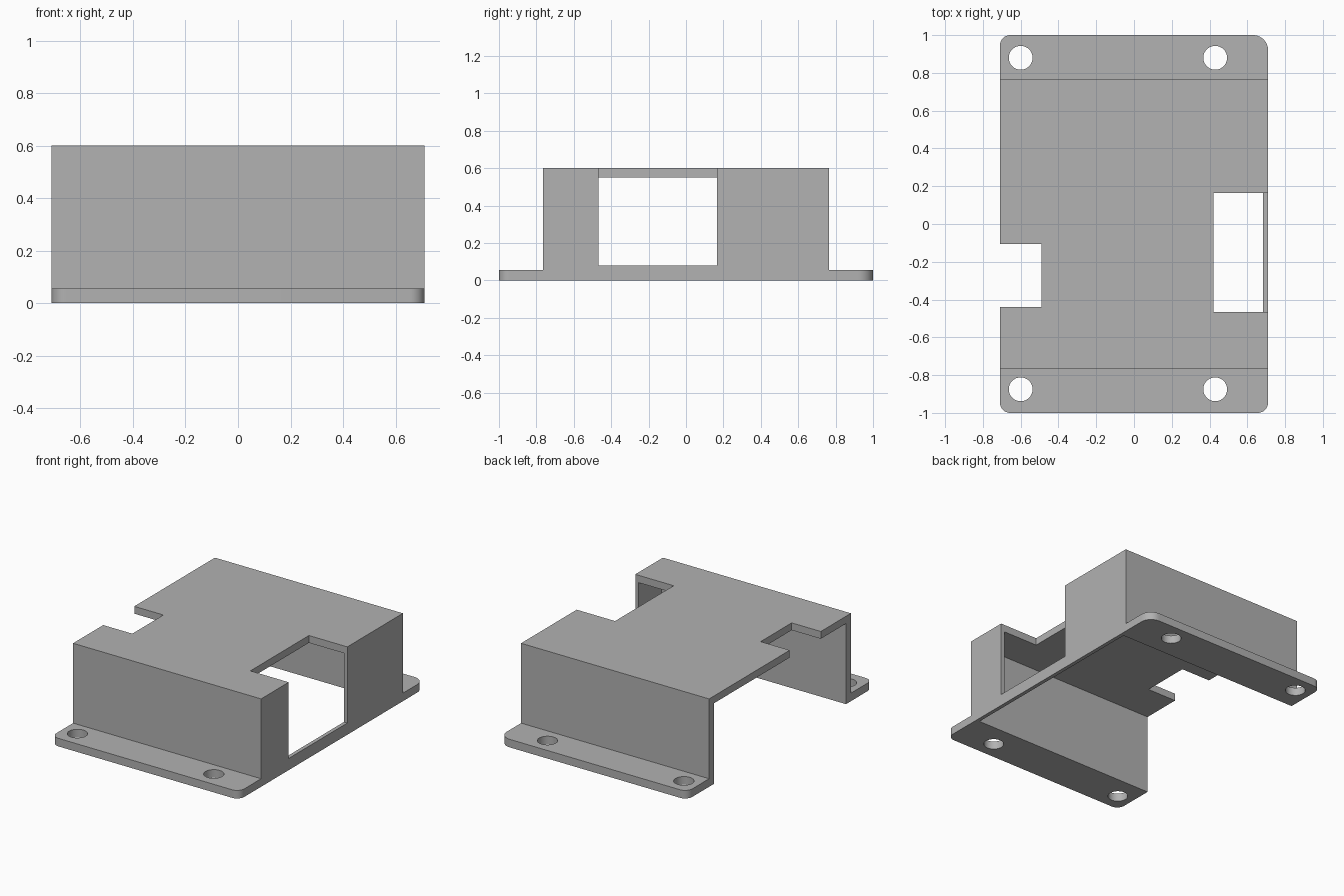
import bpy, bmesh, math

old = bpy.data.objects.get("Cube")
if old:
    bpy.data.objects.remove(old, do_unlink=True)

HALF_X, HALF_Y = 0.71, 1.0
FLANGE = 0.055

grey = bpy.data.materials.new("plain grey")
grey.use_nodes = True
grey.diffuse_color = (0.445, 0.445, 0.445, 1)
grey.node_tree.nodes["Principled BSDF"].inputs["Base Color"].default_value = (0.445, 0.445, 0.445, 1)


def prism(name, outline, z0, z1):
    """Extrude a flat outline from z0 up to z1."""
    bm = bmesh.new()
    face = bm.faces.new([bm.verts.new((x, y, z0)) for x, y in outline])
    top = bmesh.ops.extrude_face_region(bm, geom=[face])["geom"]
    verts = [v for v in top if isinstance(v, bmesh.types.BMVert)]
    bmesh.ops.translate(bm, verts=verts, vec=(0, 0, z1 - z0))
    bmesh.ops.recalc_face_normals(bm, faces=bm.faces)
    mesh = bpy.data.meshes.new(name)
    bm.to_mesh(mesh)
    bm.free()
    mesh.materials.append(grey)
    obj = bpy.data.objects.new(name, mesh)
    bpy.context.collection.objects.link(obj)
    return obj


def box(name, x0, x1, y0, y1, z0, z1):
    return prism(name, [(x0, y0), (x1, y0), (x1, y1), (x0, y1)], z0, z1)


def arc(cx, cy, r, start, sweep, steps):
    angles = [math.radians(start + sweep * i / steps) for i in range(steps + 1)]
    return [(cx + r * math.cos(a), cy + r * math.sin(a)) for a in angles]


def combine(target, tool, operation):
    mod = target.modifiers.new(tool.name, "BOOLEAN")
    mod.object, mod.operation, mod.solver = tool, operation, "EXACT"
    bpy.context.view_layer.objects.active = target
    bpy.ops.object.modifier_apply(modifier=mod.name)
    bpy.data.objects.remove(tool, do_unlink=True)


# Base plate with rounded corners, one of them wider
outline = []
corners = [(1, 1, 0.08), (-1, 1, 0.055), (-1, -1, 0.055), (1, -1, 0.055)]
for i, (sx, sy, r) in enumerate(corners):
    outline += arc(sx * (HALF_X - r), sy * (HALF_Y - r), r, 90 * i, 90, 10)
cover = prism("mounting_cover", outline, 0, FLANGE)

# Raised housing, hollow below and open on one side
combine(cover, box("housing", -HALF_X, HALF_X, -0.765, 0.765, 0, 0.6), "UNION")
combine(cover, box("hollow", -0.9, 0.684, -0.712, 0.712, -0.1, 0.55), "DIFFERENCE")

# Notch in the open edge, and window through roof and side wall
combine(cover, box("roof_notch", -0.9, -0.49, -0.44, -0.105, 0.4, 0.8), "DIFFERENCE")
combine(cover, box("side_window", 0.42, 0.9, -0.467, 0.165, 0.08, 0.8), "DIFFERENCE")

# Screw holes in both flanges
for x in (-0.6, 0.43):
    for y in (-0.875, 0.88):
        hole = prism("screw_hole", arc(x, y, 0.063, 0, 360, 48)[:-1], -0.1, 0.2)
        combine(cover, hole, "DIFFERENCE")

bpy.ops.object.select_all(action="DESELECT")
cover.select_set(True)
bpy.context.view_layer.objects.active = cover
bpy.ops.object.shade_smooth_by_angle(angle=math.radians(30))
